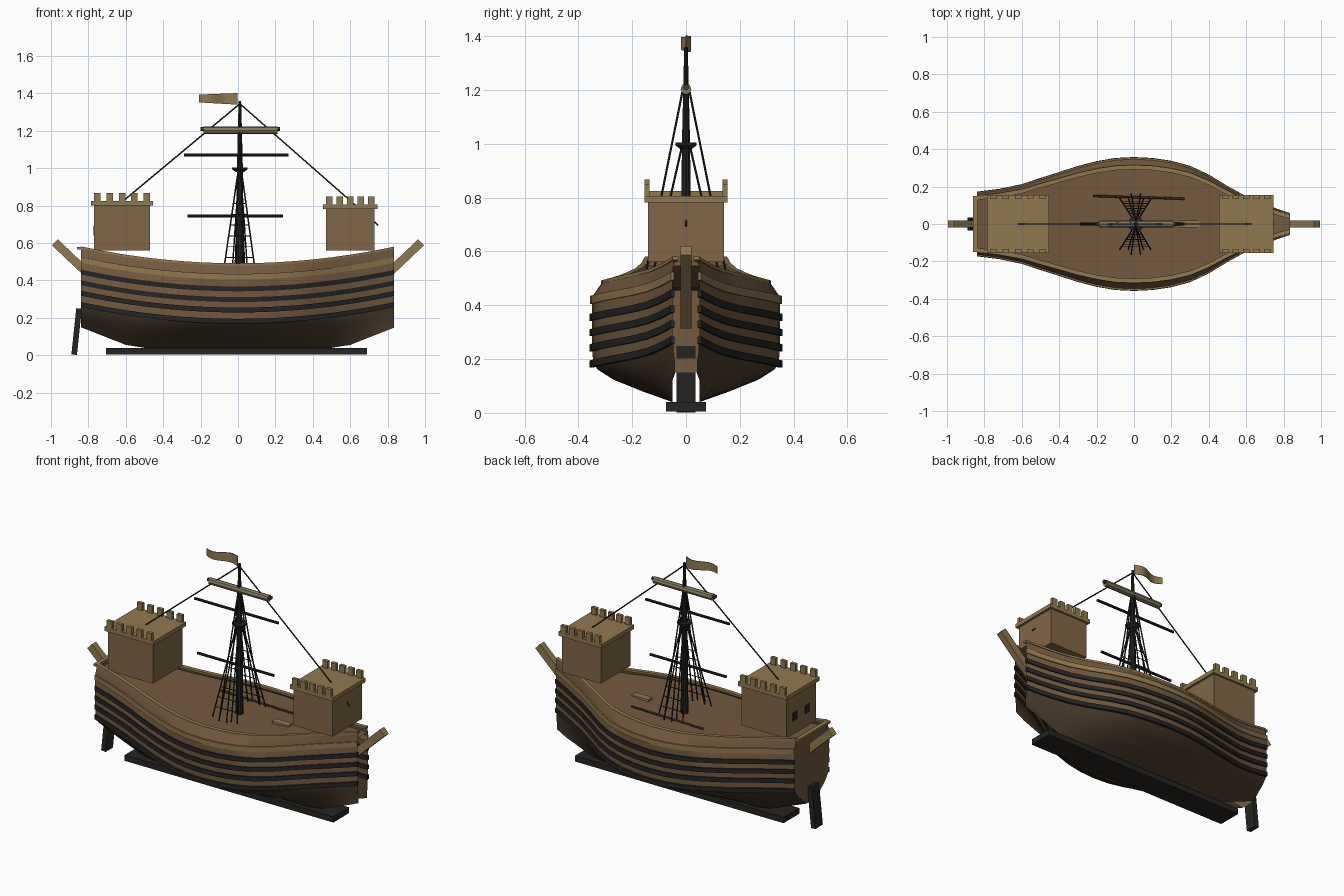
import bpy, bmesh, math
from mathutils import Vector

if "Cube" in bpy.data.objects:
    bpy.data.objects.remove(bpy.data.objects["Cube"])


def mat(name, r, g, b):
    m = bpy.data.materials.new(name)
    m.diffuse_color = (r, g, b, 1)
    m.use_nodes = True
    m.node_tree.nodes["Principled BSDF"].inputs["Base Color"].default_value = m.diffuse_color
    return m


OAK = mat("oak", 0.17, 0.10, 0.05)
DARK_OAK = mat("dark_oak", 0.07, 0.045, 0.025)
TAN = mat("tan", 0.28, 0.19, 0.08)
CASTLE = mat("castle_wood", 0.22, 0.135, 0.065)
BLACK = mat("tarred_wood", 0.02, 0.018, 0.016)
CANVAS = mat("canvas", 0.22, 0.19, 0.12)


def make(name, verts, faces, material, smooth=False):
    me = bpy.data.meshes.new(name)
    me.from_pydata([tuple(v) for v in verts], [], faces)
    bm = bmesh.new()
    bm.from_mesh(me)
    bmesh.ops.recalc_face_normals(bm, faces=bm.faces)
    bm.to_mesh(me)
    bm.free()
    ob = bpy.data.objects.new(name, me)
    bpy.context.collection.objects.link(ob)
    me.materials.append(material)
    if smooth:
        bpy.context.view_layer.objects.active = ob
        bpy.ops.object.select_all(action='DESELECT')
        ob.select_set(True)
        bpy.ops.object.shade_smooth_by_angle(angle=math.radians(30))
    return ob


def loft(name, rings, material, closed=False, smooth=True):
    # skin a list of equal length rings
    n = len(rings[0])
    verts = [p for r in rings for p in r]
    faces = [(i * n + j, i * n + (j + 1) % n, (i + 1) * n + (j + 1) % n, (i + 1) * n + j)
             for i in range(len(rings) - 1) for j in range(n if closed else n - 1)]
    if closed:
        faces += [tuple(range(n)), tuple(range(len(verts) - n, len(verts)))]
    return make(name, verts, faces, material, smooth)


def boxes(name, items, material):
    # items: (x0, x1, y0, y1, z0, z1)
    verts, faces = [], []
    for x0, x1, y0, y1, z0, z1 in items:
        b = len(verts)
        verts += [(x, y, z) for x in (x0, x1) for y in (y0, y1) for z in (z0, z1)]
        faces += [tuple(b + k for k in f) for f in
                  ((0, 1, 3, 2), (4, 6, 7, 5), (0, 4, 5, 1), (2, 3, 7, 6), (0, 2, 6, 4), (1, 5, 7, 3))]
    return make(name, verts, faces, material)


def rods(name, segs, material, sides=6):
    # segs: (start, end, start radius, end radius)
    verts, faces = [], []
    for a, b, ra, rb in segs:
        a, b = Vector(a), Vector(b)
        q = (b - a).to_track_quat('Z', 'Y')
        o = len(verts)
        for p, r in ((a, ra), (b, rb)):
            verts += [p + q @ Vector((r * math.cos(math.tau * k / sides),
                                      r * math.sin(math.tau * k / sides), 0)) for k in range(sides)]
        faces += [(o + k, o + (k + 1) % sides, o + sides + (k + 1) % sides, o + sides + k)
                  for k in range(sides)]
        faces += [tuple(range(o, o + sides)), tuple(range(o + sides, o + 2 * sides))]
    return make(name, verts, faces, material, sides > 6)


def beam(name, a, b, thick, half_y, material):
    # straight timber in the xz plane
    a, b = Vector((a[0], 0, a[1])), Vector((b[0], 0, b[1]))
    d = (b - a).normalized()
    n = Vector((-d.z, 0, d.x)) * thick / 2
    w = Vector((0, half_y, 0))
    return loft(name, [[p + n + w, p - n + w, p - n - w, p + n - w] for p in (a, b)], material, True, False)


# hull lines: station x, half width at that station
PLAN = [(-0.84, .165), (-.72, .18), (-.6, .205), (-.5, .238), (-.4, .27), (-.3, .302), (-.2, .328),
        (-.1, .345), (0, .35), (.1, .345), (.2, .33), (.3, .303), (.4, .256), (.5, .195),
        (.6, .14), (.7, .098), (.77, .072), (.835, .05)]


def sheer(x):
    return 0.09 * (x / 0.84) ** 2


def keel_z(x):
    return 0.04 + 0.11 * max(0, (abs(x) - 0.56) / 0.28)


def lower(x, w, s):
    zb, zt = keel_z(x), 0.18 + sheer(x)
    pts = [(min(.05, w * .8), 0), (.4 * w + .02, .28), (.75 * w + .008, .6), (.93 * w, .85), (.985 * w, 1)]
    return [(x, s * y, zb + (zt - zb) * t) for y, t in pts]


def upper(x, w, s):
    h = sheer(x)
    return [(x, s * w * k, z + h) for k, z in ((.985, .18), (1, .26), (1, .43), (.885, .488))]


for s, side in ((-1, "front"), (1, "back")):
    loft("hull_bottom_" + side, [lower(x, w, s) for x, w in PLAN], DARK_OAK)
    loft("hull_side_" + side, [upper(x, w, s) for x, w in PLAN], OAK)

    # outer wales, rubbing rail and bulwark cap
    def strip(name, z, half, k, inner, outer, m):
        loft(name, [[(x, s * (w * k + inner), z - half + sheer(x)), (x, s * (w * k + outer), z - half + sheer(x)),
                     (x, s * (w * k + outer), z + half + sheer(x)), (x, s * (w * k + inner), z + half + sheer(x))]
                    for x, w in PLAN], m, True)
    for i, z in enumerate((.182, .242, .298, .355)):
        strip(f"wale_{i}_{side}", z, .013, 1, -.008, .008, BLACK)
    strip("rub_rail_" + side, .42, .015, 1, -.006, .006, TAN)
    strip("bulwark_cap_" + side, .486, .006, .885, -.018, .006, TAN)

# deck and transom
loft("deck", [[(x, -.93 * w, .455 + sheer(x)), (x, .93 * w, .455 + sheer(x))] for x, w in PLAN], OAK)
x, w = PLAN[0]
half = lower(x, w, 1) + upper(x, w, 1)[1:]
outline = half + [(a, -b, c) for a, b, c in reversed(half)]
make("transom", outline, [tuple(range(len(outline)))], OAK)
boxes("transom_cap", [(-.86, -.835, -.15, .15, .565, .58)], TAN)

# keel, rudder, slanted end posts
boxes("keel", [(-.705, .69, -.075, .075, .005, .04)], BLACK)
beam("rudder", (-.85, .25), (-.876, .003), .03, .035, BLACK)
for s, n in ((1, "bow_post"), (-1, "stern_post")):
    beam(n, (s * .69, .33), (s * .979, .604), .045, .02, TAN)

# castles with a slab roof and merlons on both long sides
for n, x0, x1, z in (("stern_castle", -.77, -.47, .80), ("fore_castle", .47, .73, .782)):
    boxes(n, [(x0, x1, -.142, .142, .56, z)], CASTLE)
    boxes(n + "_roof", [(x0 - .015, x1 + .015, -.155, .155, z, z + .024)], TAN)
    step = (x1 - x0 - .035) / 4
    boxes(n + "_merlons", [(x0 + i * step, x0 + i * step + .035, min(y, y + .02), max(y, y + .02), z + .02, z + .067)
                           for i in range(5) for y in (-.155, .135)], TAN)
boxes("castle_windows", [(-.773, -.765, y - .022, y + .022, .64, .69) for y in (-.06, .06)], BLACK)

# deck hatch and spare spar
boxes("deck_hatch", [(.24, .35, -.02, .02, .45, .478)], TAN)
rods("spare_spar", [((-.22, .15, .475), (.27, .135, .475), .006, .006)], DARK_OAK)

# mast, lookout, yards, furled sail
MX = .01
rods("mast", [((MX, 0, .4), (MX, 0, 1.0), .022, .016), ((MX, 0, 1.0), (MX, 0, 1.36), .016, .007)], BLACK, 10)
rods("lookout", [((MX, 0, .98), (MX, 0, .995), .022, .042), ((MX, 0, .995), (MX, 0, 1.005), .042, .042)], BLACK, 10)
rods("yards", [((-.29, 0, 1.07), (.27, 0, 1.07), .008, .008),
               ((-.27, 0, .745), (.24, 0, .745), .008, .008)], BLACK, 8)
rods("furled_sail", [((-.185, 0, 1.203), (.21, 0, 1.203), .02, .02)], CANVAS, 8)
rods("sail_yard", [((-.2, 0, 1.21), (.225, 0, 1.21), .011, .011)], DARK_OAK, 8)

# stays, shrouds and ratlines
R = .004
lines = [((MX, 0, 1.345), (-.62, 0, .82), R, R), ((MX, 0, 1.345), (.75, 0, .695), R, R)]
for s in (-1, 1):
    for px in (-.015, .035):
        lines.append(((px, s * .16, .465), (MX, s * .008, 1.22), R, R))
    feet = [-.075, -.03, .05, .09]
    ropes = [(Vector((f, s * .135, .465)), Vector((MX + (f - MX) * .1, s * .015, .99))) for f in feet]
    lines += [(a, b, R, R) for a, b in ropes]
    for i in range(1, 7):
        t = i * .11
        lines.append((ropes[0][0].lerp(ropes[0][1], t), ropes[3][0].lerp(ropes[3][1], t), .0025, .0025))
rods("rigging", lines, BLACK, 5)

# waving pennant
flag = []
for i in range(13):
    t = i / 12
    y = .017 * math.sin(t * math.tau)
    flag.append([(-.003 - .205 * t, y + d, z) for d, z in
                 ((-.002, 1.34 + .012 * t), (.002, 1.34 + .012 * t), (.002, 1.402 - .008 * t), (-.002, 1.402 - .008 * t))])
loft("pennant", flag, TAN, True)
